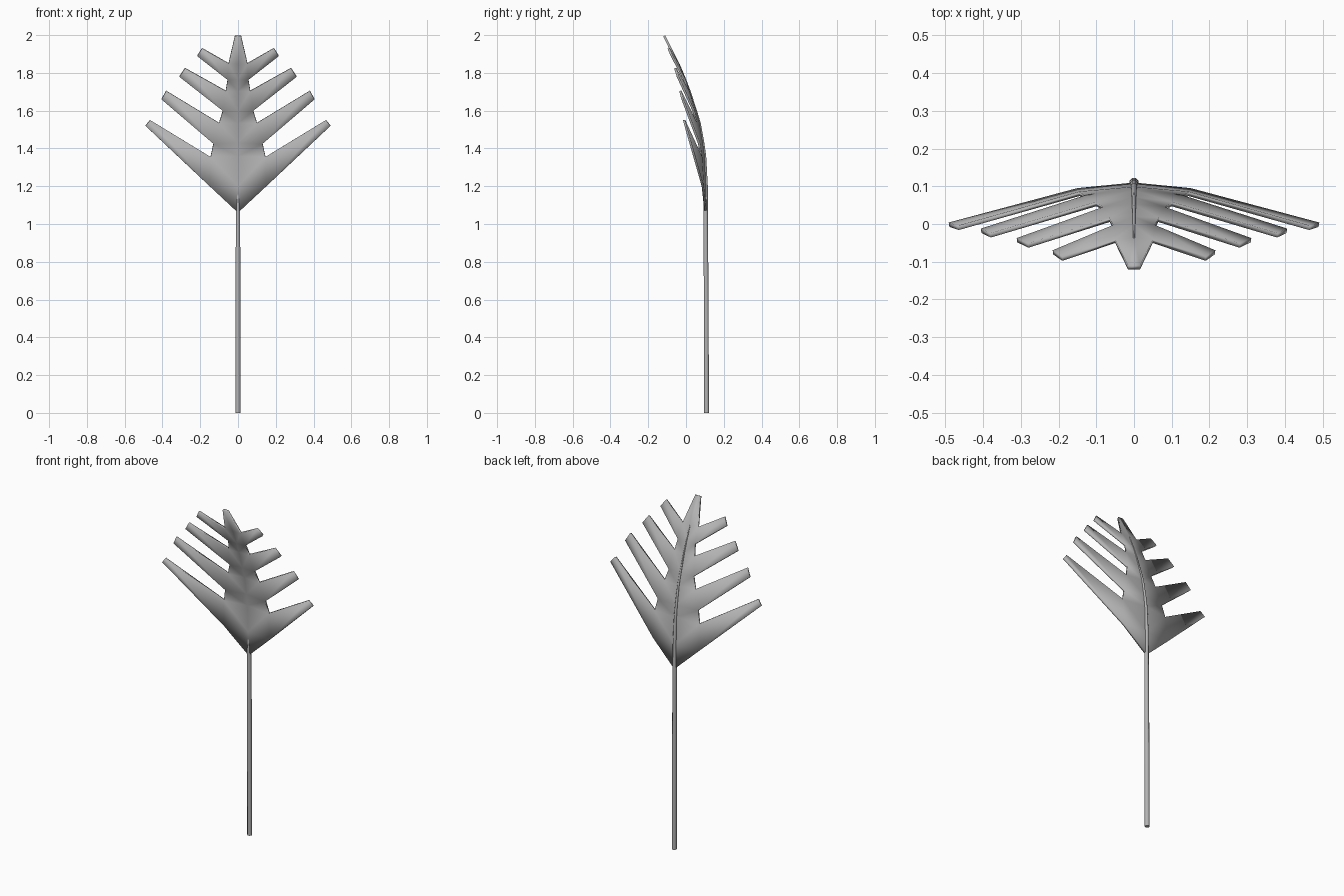
import bpy
import bmesh
import math
from mathutils import Vector

cube = bpy.data.objects.get("Cube")
if cube:
    bpy.data.objects.remove(cube, do_unlink=True)

grey = bpy.data.materials.new("leaf grey")
grey.use_nodes = True
colour = (0.45, 0.45, 0.45, 1)
grey.diffuse_color = colour
grey.node_tree.nodes["Principled BSDF"].inputs["Base Color"].default_value = colour


def finish(name, bm, angle):
    """Turn a bmesh into a shaded, coloured object."""
    bmesh.ops.recalc_face_normals(bm, faces=bm.faces)
    mesh = bpy.data.meshes.new(name)
    bm.to_mesh(mesh)
    bm.free()
    mesh.materials.append(grey)
    obj = bpy.data.objects.new(name, mesh)
    bpy.context.collection.objects.link(obj)
    bpy.ops.object.select_all(action="DESELECT")
    obj.select_set(True)
    bpy.context.view_layer.objects.active = obj
    bpy.ops.object.shade_smooth_by_angle(angle=math.radians(angle))
    return obj


# Central ridge of the blade as (y, z), from the stalk to the tip
spine = [(0.104, 1.06), (0.1, 1.2), (0.093, 1.36), (0.084, 1.43), (0.066, 1.535),
         (0.047, 1.6), (0.014, 1.705), (-0.008, 1.765), (-0.043, 1.85), (-0.115, 1.996)]

# Each finger: lower root, lower tip, upper tip, upper root
fingers = [
    [(0.15, 0.089, 1.2), (0.49, -0.002, 1.52), (0.465, -0.01, 1.55), (0.145, 0.08, 1.355)],
    [(0.13, 0.07, 1.425), (0.405, -0.018, 1.66), (0.38, -0.03, 1.705), (0.1, 0.053, 1.535)],
    [(0.08, 0.04, 1.6), (0.31, -0.043, 1.78), (0.28, -0.057, 1.825), (0.065, 0.011, 1.705)],
    [(0.055, -0.008, 1.765), (0.215, -0.075, 1.89), (0.19, -0.092, 1.93), (0.05, -0.045, 1.85)],
]

# Leaf blade: one half, mirrored and thickened
bm = bmesh.new()
ridge = [bm.verts.new((0, y, z)) for y, z in spine]
side = []
for points in fingers:
    corners = [bm.verts.new(p) for p in points]
    bm.faces.new(corners)
    side += [corners[0], corners[3]]
side.append(bm.verts.new((0.016, -0.115, 1.996)))
bm.faces.new((ridge[0], side[0], ridge[1]))
for i in range(len(side) - 1):
    bm.faces.new((ridge[i + 1], side[i], side[i + 1], ridge[i + 2]))
blade = finish("leaf_blade", bm, 35)
mirror = blade.modifiers.new("mirror", "MIRROR")
mirror.use_clip = True
solid = blade.modifiers.new("thickness", "SOLIDIFY")
solid.thickness = 0.012
solid.offset = 0

# Stalk, continuing as a tapering rib along the back of the blade
path = [(0.109, 0, 0.0135), (0.107, 0.6, 0.0135), (0.104, 1.06, 0.0125)]
path += [(y + 0.006, z, 0.012 - 0.012 * (z - 1.06)) for y, z in spine[1:-1]]
bm = bmesh.new()
sides = 8
rings = []
for y, z, r in path:
    ring = []
    for k in range(sides):
        a = math.tau * (k + 0.5) / sides
        ring.append(bm.verts.new(Vector((r * math.cos(a), y + r * math.sin(a), z))))
    rings.append(ring)
for low, high in zip(rings, rings[1:]):
    for k in range(sides):
        n = (k + 1) % sides
        bm.faces.new((low[k], low[n], high[n], high[k]))
bm.faces.new(rings[0])
bm.faces.new(rings[-1])
finish("stalk", bm, 50)
